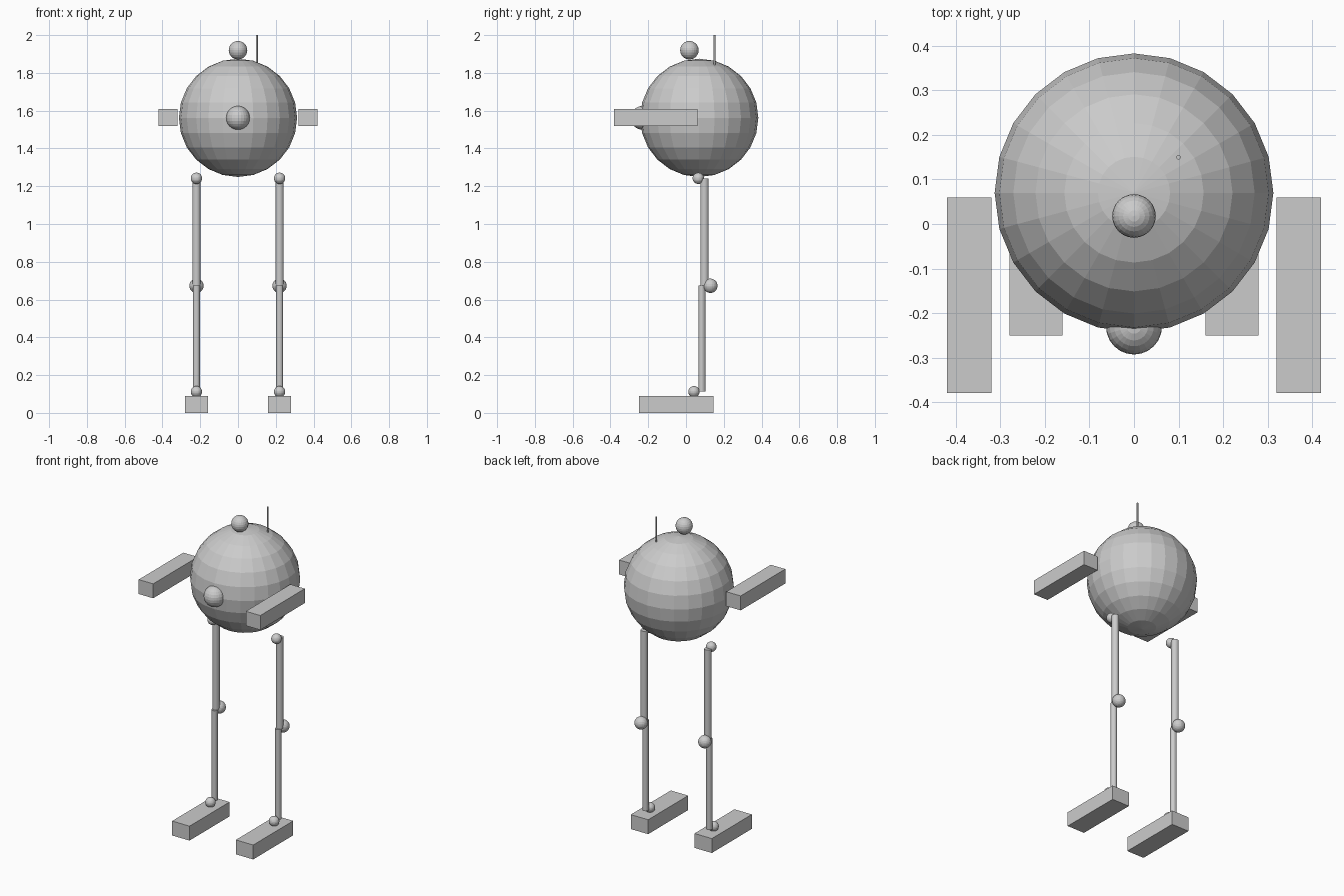
import bpy

if "Cube" in bpy.data.objects:
    bpy.data.objects.remove(bpy.data.objects["Cube"])

# One plain grey for every part
grey = bpy.data.materials.new("plain grey")
grey.diffuse_color = (0.6, 0.6, 0.6, 1)
grey.use_nodes = True
grey.node_tree.nodes["Principled BSDF"].inputs["Base Color"].default_value = grey.diffuse_color


def finish(name):
    ob = bpy.context.object
    ob.name = name
    ob.data.materials.append(grey)
    return ob


def ball(name, loc, r):
    bpy.ops.mesh.primitive_uv_sphere_add(segments=24, ring_count=12, radius=r, location=loc)
    return finish(name)


def rod(name, x, y, z0, z1, r):
    bpy.ops.mesh.primitive_cylinder_add(vertices=24, radius=r, depth=z1 - z0,
                                        location=(x, y, (z0 + z1) / 2))
    return finish(name)


def box(name, x, y0, y1, z0, z1, width):
    bpy.ops.mesh.primitive_cube_add(size=1, location=(x, (y0 + y1) / 2, (z0 + z1) / 2))
    bpy.context.object.scale = (width, y1 - y0, z1 - z0)
    return finish(name)


# Round body with nose, top knob and antenna
ball("body", (0, 0.07, 1.562), 0.313)
ball("nose", (0, -0.23, 1.562), 0.063)
ball("top_knob", (0, 0.018, 1.92), 0.049)
rod("antenna", 0.1, 0.15, 1.8, 2.0, 0.005)

# Arms, legs, joints and feet on both sides
for side, s in (("left", -1), ("right", 1)):
    x = 0.22 * s
    box(side + "_arm", 0.37 * s, -0.38, 0.06, 1.52, 1.61, 0.1)
    ball(side + "_hip", (x, 0.065, 1.242), 0.03)
    rod(side + "_upper_leg", x, 0.098, 0.675, 1.242, 0.021)
    ball(side + "_knee", (x, 0.129, 0.673), 0.038)
    rod(side + "_lower_leg", x, 0.084, 0.112, 0.675, 0.018)
    ball(side + "_ankle", (x, 0.042, 0.112), 0.03)
    box(side + "_foot", x, -0.25, 0.145, 0.0, 0.09, 0.12)
